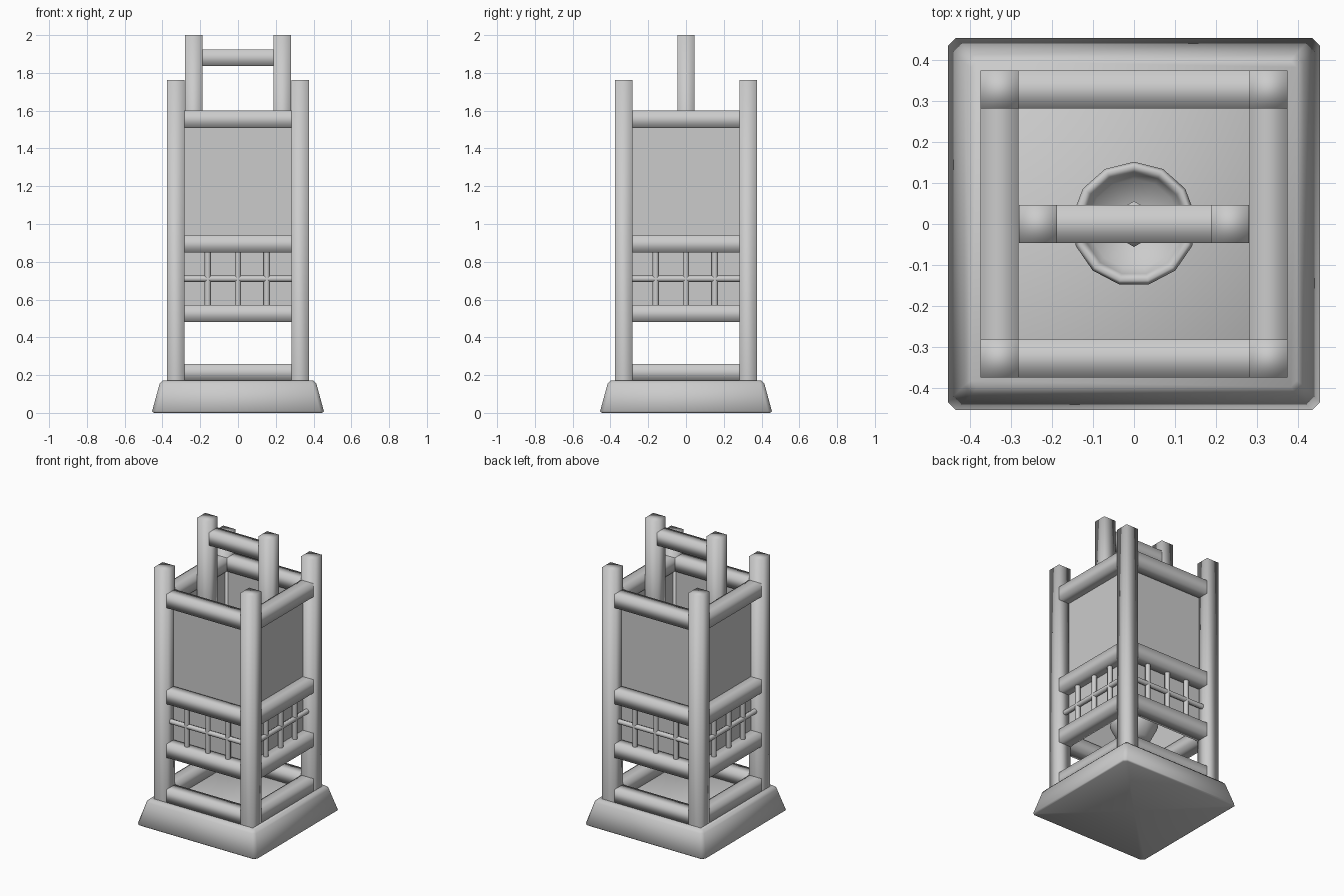
import bpy, bmesh, math
from mathutils import Matrix, Vector

if "Cube" in bpy.data.objects:
    bpy.data.objects.remove(bpy.data.objects["Cube"])

grey = bpy.data.materials.new("stone_grey")
grey.diffuse_color = (0.6, 0.6, 0.6, 1)
grey.use_nodes = True
grey.node_tree.nodes["Principled BSDF"].inputs["Base Color"].default_value = grey.diffuse_color


def finish(bm, name, smooth=True):
    bmesh.ops.recalc_face_normals(bm, faces=bm.faces)
    me = bpy.data.meshes.new(name)
    bm.to_mesh(me)
    bm.free()
    me.materials.append(grey)
    for p in me.polygons:
        p.use_smooth = smooth
    ob = bpy.data.objects.new(name, me)
    bpy.context.collection.objects.link(ob)
    return ob


def beam(bm, lo, hi, open_dirs=()):
    """Square beam between two corners; faces along open_dirs are left off."""
    lo, hi = Vector(lo), Vector(hi)
    m = Matrix.Translation((lo + hi) / 2) @ Matrix.Diagonal((*(hi - lo), 1))
    verts = bmesh.ops.create_cube(bm, size=1, matrix=m)["verts"]
    faces = {f for v in verts for f in v.link_faces}
    for f in faces:
        f.normal_update()
    drop = [f for f in faces if any(f.normal.dot(Vector(d)) > 0.9 for d in open_dirs)]
    if drop:
        bmesh.ops.delete(bm, geom=drop, context="FACES")


def rod(bm, a, b, r, sides=8):
    a, b = Vector(a), Vector(b)
    q = (b - a).to_track_quat("Z", "Y").to_matrix().to_4x4()
    bmesh.ops.create_cone(bm, cap_ends=False, segments=sides, radius1=r, radius2=r,
                          depth=(b - a).length, matrix=Matrix.Translation((a + b) / 2) @ q)


def four_sides(build, name, smooth=True):
    """Build the front copy and turn it onto the other three sides."""
    bm = bmesh.new()
    for k in range(4):
        part = bmesh.new()
        build(part)
        part.transform(Matrix.Rotation(k * math.pi / 2, 4, "Z"))
        tmp = bpy.data.meshes.new("tmp")
        part.to_mesh(tmp)
        part.free()
        bm.from_mesh(tmp)
        bpy.data.meshes.remove(tmp)
    return finish(bm, name, smooth)


def lathe(name, profile, sides, turn=0.0):
    bm = bmesh.new()
    vs = [bm.verts.new((r, 0, z)) for r, z in profile]
    es = [bm.edges.new(p) for p in zip(vs, vs[1:])]
    bmesh.ops.spin(bm, geom=vs + es, axis=(0, 0, 1), cent=(0, 0, 0),
                   angle=2 * math.pi, steps=sides)
    bmesh.ops.remove_doubles(bm, verts=bm.verts, dist=1e-4)
    bm.transform(Matrix.Rotation(turn, 4, "Z"))
    return finish(bm, name)


IN, OUT = 0.282, 0.375          # inner and outer faces of the frame
X, Z = (1, 0, 0), (0, 0, 1)
NX, NZ = (-1, 0, 0), (0, 0, -1)

# Tapered plinth with clipped corners and a softened top edge
bm = bmesh.new()
rings = []
for h, c, z in ((0.445, 0.02, 0.0), (0.455, 0.02, 0.008), (0.415, 0.02, 0.155), (0.398, 0.015, 0.172)):
    pts = []
    for k in range(4):
        for p in ((h, -h + c), (h, h - c)):
            v = Matrix.Rotation(k * math.pi / 2, 3, "Z") @ Vector((*p, z))
            pts.append(bm.verts.new(v))
    rings.append(pts)
for a, b in zip(rings, rings[1:]):
    for i in range(8):
        j = (i + 1) % 8
        bm.faces.new((a[i], a[j], b[j], b[i]))
bm.faces.new(rings[-1])
centre = bm.verts.new((0, 0, 0))
for i in range(8):
    bm.faces.new((rings[0][i], rings[0][(i + 1) % 8], centre))
finish(bm, "plinth")

# Corner posts
four_sides(lambda b: beam(b, (-OUT, -OUT, 0.17), (-IN, -IN, 1.762), [NZ]), "corner_posts")

# Four tiers of rails, flush with the posts
for name, z0, z1 in (("bottom_rails", 0.17, 0.26), ("lower_rails", 0.48, 0.572),
                     ("middle_rails", 0.848, 0.94), ("top_rails", 1.508, 1.6)):
    four_sides(lambda b: beam(b, (-IN, -OUT, z0), (IN, -IN, z1), [X, NX]), name)


# Wall panels, set back inside the rails
def panel(b):
    for z0, z1 in ((0.52, 0.89), (0.89, 1.55)):
        b.faces.new([b.verts.new((x, -0.295, z)) for x, z in
                     ((-0.29, z0), (0.29, z0), (0.29, z1), (-0.29, z1))])


four_sides(panel, "wall_panels", smooth=False)


# Lattice of thin rods in front of the lower panels
def lattice(b):
    for x in (-0.16, 0.0, 0.153):
        rod(b, (x, -0.325, 0.55), (x, -0.325, 0.87), 0.017)
    rod(b, (-0.29, -0.325, 0.71), (0.29, -0.325, 0.71), 0.017)


four_sides(lattice, "lattice_rods")

# Carrying handle: two uprights and a crossbar
bm = bmesh.new()
for s in (-1, 1):
    x0, x1 = sorted((s * 0.188, s * 0.281))
    beam(bm, (x0, -0.046, 0.88), (x1, 0.046, 2.0))
finish(bm, "handle_uprights")
bm = bmesh.new()
beam(bm, (-0.188, -0.046, 1.836), (0.188, 0.046, 1.925), [X, NX])
finish(bm, "handle_crossbar")

# Dish and the candle standing in it
lathe("candle_dish", [(0, 0.5), (0.10, 0.5), (0.14, 0.58), (0.152, 0.61), (0.142, 0.625),
                      (0.125, 0.605), (0.11, 0.55), (0, 0.545)], 13, math.pi / 2)
lathe("candle", [(0.056, 0.545), (0.056, 0.78), (0, 0.79)], 6, math.pi / 2)
